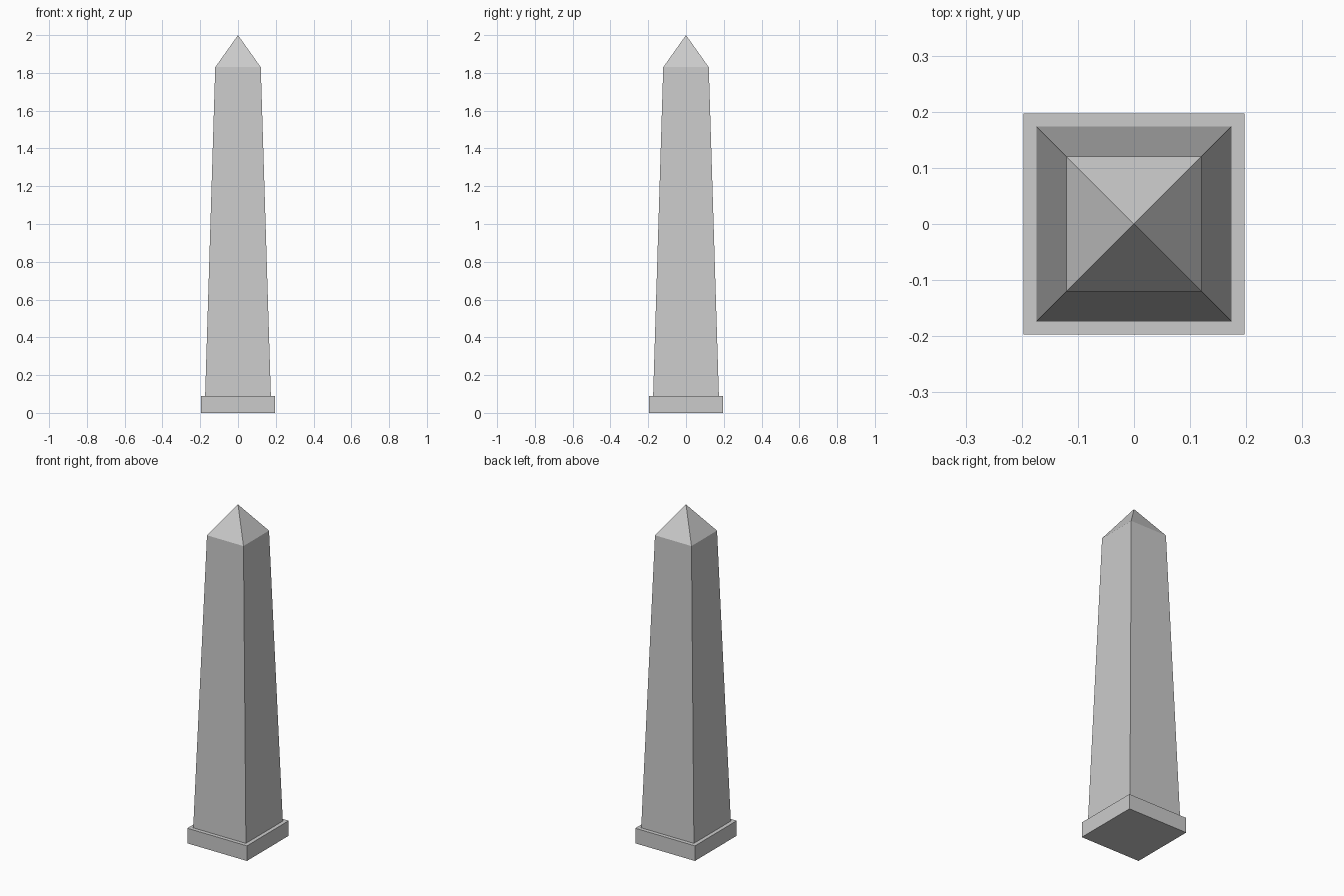
import bpy
import bmesh

if "Cube" in bpy.data.objects:
    bpy.data.objects.remove(bpy.data.objects["Cube"])


def square_loft(name, rings, tip=None, close_bottom=True, close_top=True):
    """Stack square rings given as (half width, height), with an optional pointed tip."""
    bm = bmesh.new()
    loops = [[bm.verts.new((sx * h, sy * h, z))
              for sx, sy in ((-1, -1), (1, -1), (1, 1), (-1, 1))] for h, z in rings]
    for low, high in zip(loops, loops[1:]):
        for i in range(4):
            j = (i + 1) % 4
            bm.faces.new((low[i], low[j], high[j], high[i]))
    if close_bottom:
        bm.faces.new(loops[0][::-1])
    if tip is not None:
        apex = bm.verts.new((0, 0, tip))
        for i in range(4):
            bm.faces.new((loops[-1][i], loops[-1][(i + 1) % 4], apex))
    elif close_top:
        bm.faces.new(loops[-1])
    mesh = bpy.data.meshes.new(name)
    bm.to_mesh(mesh)
    bm.free()
    obj = bpy.data.objects.new(name, mesh)
    bpy.context.collection.objects.link(obj)
    return obj


# Square base slab
square_loft("plinth", [(0.197, 0), (0.197, 0.09)])

# Tapered shaft ending in a pyramid point, open where it rests on the plinth
square_loft("shaft_and_point", [(0.174, 0.09), (0.1205, 1.83)], tip=2.0, close_bottom=False)
